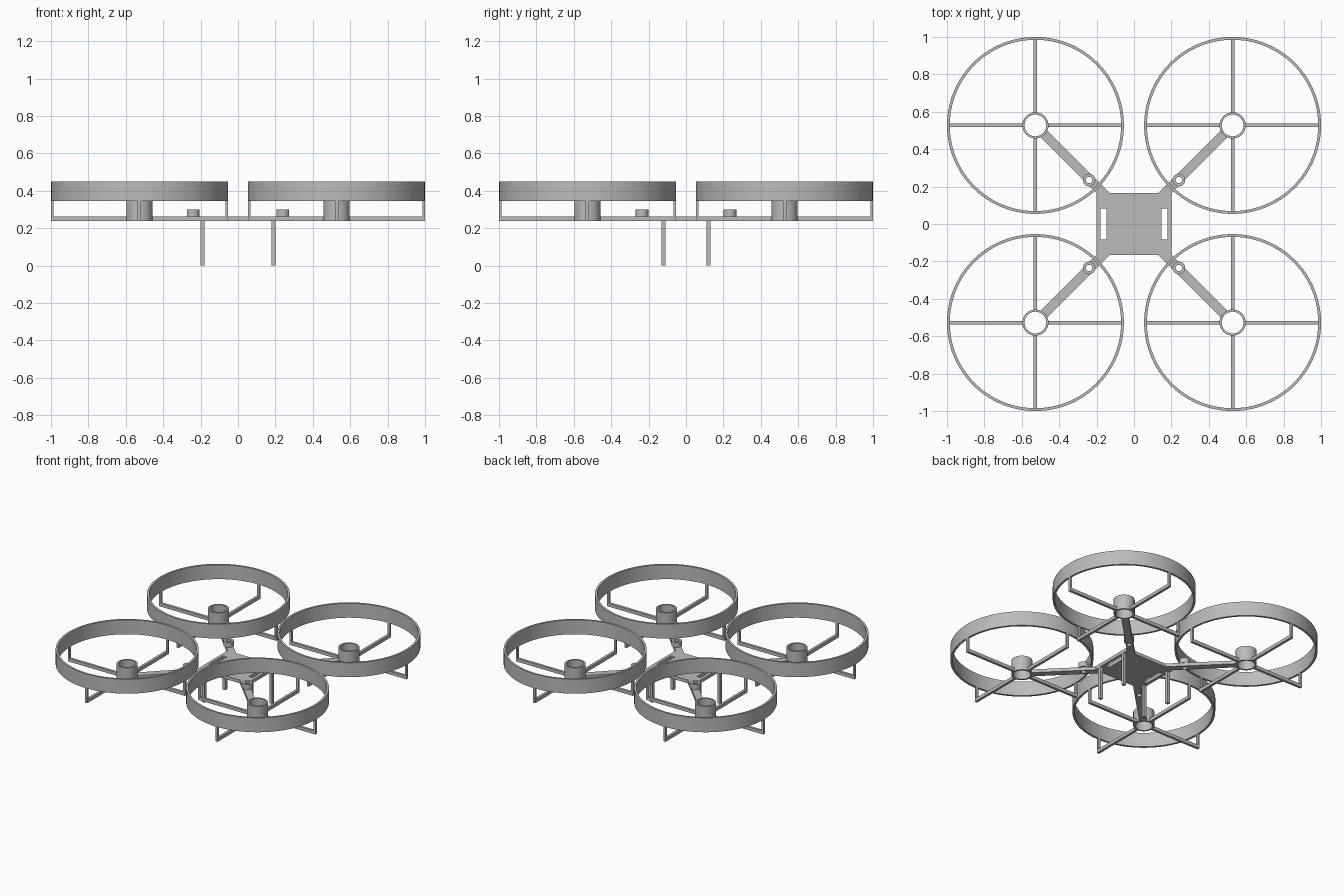
import bpy, bmesh, math
from mathutils import Matrix, Vector

if "Cube" in bpy.data.objects:
    bpy.data.objects.remove(bpy.data.objects["Cube"], do_unlink=True)

grey = bpy.data.materials.new("plain_grey")
grey.use_nodes = True
grey.diffuse_color = (0.5, 0.5, 0.5, 1)
grey.node_tree.nodes["Principled BSDF"].inputs["Base Color"].default_value = (0.5, 0.5, 0.5, 1)

BASE, DECK = 0.238, 0.262        # underside and top of the flat frame
HUB_TOP, DUCT_TOP = 0.345, 0.45
ROTOR = 0.527                    # rotor centre offset in x and y
DUCT_R, HUB_R = 0.473, 0.07


def finish(name, bm, smooth=False):
    bmesh.ops.recalc_face_normals(bm, faces=bm.faces)
    mesh = bpy.data.meshes.new(name)
    bm.to_mesh(mesh)
    bm.free()
    mesh.materials.append(grey)
    obj = bpy.data.objects.new(name, mesh)
    bpy.context.collection.objects.link(obj)
    if smooth:
        activate(obj)
        bpy.ops.object.shade_smooth_by_angle(angle=math.radians(30))
    return obj


def activate(obj):
    bpy.ops.object.select_all(action='DESELECT')
    obj.select_set(True)
    bpy.context.view_layer.objects.active = obj


def add_box(bm, low, high, turn=0):
    low, high = Vector(low), Vector(high)
    matrix = (Matrix.Rotation(turn, 4, 'Z') @ Matrix.Translation((low + high) / 2)
              @ Matrix.Diagonal((*(high - low), 1)))
    bmesh.ops.create_cube(bm, size=1, matrix=matrix)


def tube(name, x, y, outer, inner, z0, z1, sides):
    bm = bmesh.new()
    rings = []
    for r, z in ((outer, z0), (outer, z1), (inner, z1), (inner, z0)):
        angles = [math.tau * i / sides for i in range(sides)]
        rings.append([bm.verts.new((x + r * math.cos(a), y + r * math.sin(a), z)) for a in angles])
    for k in range(4):
        a, b = rings[k], rings[(k + 1) % 4]
        for i in range(sides):
            j = (i + 1) % sides
            bm.faces.new((a[i], a[j], b[j], b[i]))
    return finish(name, bm, True)


# Body plate and four diagonal arms as one extruded outline
tip = ROTOR - 0.063 / math.sqrt(2)
corner = [(0.2, 0.165), (tip + 0.0175, tip - 0.0175),
          (tip - 0.0175, tip + 0.0175), (0.13, 0.165)]
outline = []
for sx, sy in ((1, 1), (-1, 1), (-1, -1), (1, -1)):
    quarter = [(sx * x, sy * y) for x, y in corner]
    outline += quarter if sx * sy > 0 else quarter[::-1]
bm = bmesh.new()
face = bm.faces.new([bm.verts.new((x, y, BASE)) for x, y in outline])
grown = bmesh.ops.extrude_face_region(bm, geom=[face])
bmesh.ops.translate(bm, vec=(0, 0, DECK - BASE),
                    verts=[g for g in grown["geom"] if isinstance(g, bmesh.types.BMVert)])
frame = finish("body_plate_and_arms", bm)

# Strap slots and screw holes through the frame
bm = bmesh.new()
for s in (-1, 1):
    add_box(bm, (s * 0.163 - 0.016, -0.083, 0.2), (s * 0.163 + 0.016, 0.083, 0.3))
    for t in (-1, 1):
        bmesh.ops.create_cone(bm, cap_ends=True, segments=24, radius1=0.017, radius2=0.017,
                              depth=0.2, matrix=Matrix.Translation((s * 0.24, t * 0.235, 0.25)))
cutter = finish("frame_cutter", bm)
cutter.hide_render = True
cut = frame.modifiers.new("openings", 'BOOLEAN')
cut.operation = 'DIFFERENCE'
cut.solver = 'EXACT'
cut.object = cutter
activate(frame)
bpy.ops.object.modifier_apply(modifier=cut.name)
bpy.data.objects.remove(cutter, do_unlink=True)

# Rotor guards, motor hubs, spokes, arm bosses and legs at each corner
for sx, side in ((1, "left"), (-1, "right")):
    for sy, end in ((-1, "front"), (1, "back")):
        tag = f"{end}_{side}_"
        x, y = sx * ROTOR, sy * ROTOR
        tube(tag + "rotor_guard", x, y, DUCT_R, DUCT_R - 0.015, HUB_TOP, DUCT_TOP, 96)
        tube(tag + "motor_hub", x, y, HUB_R, 0.058, BASE, HUB_TOP, 48)
        tube(tag + "arm_boss", sx * 0.24, sy * 0.235, 0.034, 0.017, DECK, 0.3, 24)

        bm = bmesh.new()
        for k in range(4):
            turn = k * math.pi / 2
            add_box(bm, (0.064, -0.009, BASE), (DUCT_R, 0.009, DECK), turn)
            add_box(bm, (DUCT_R - 0.014, -0.009, DECK), (DUCT_R, 0.009, HUB_TOP + 0.002), turn)
        spokes = finish(tag + "guard_spokes", bm)
        spokes.location = (x, y, 0)

        bm = bmesh.new()
        add_box(bm, (-0.011, -0.011, 0), (0.011, 0.011, BASE))
        leg = finish(tag + "leg", bm)
        leg.location = (sx * 0.189, sy * 0.12, 0)
